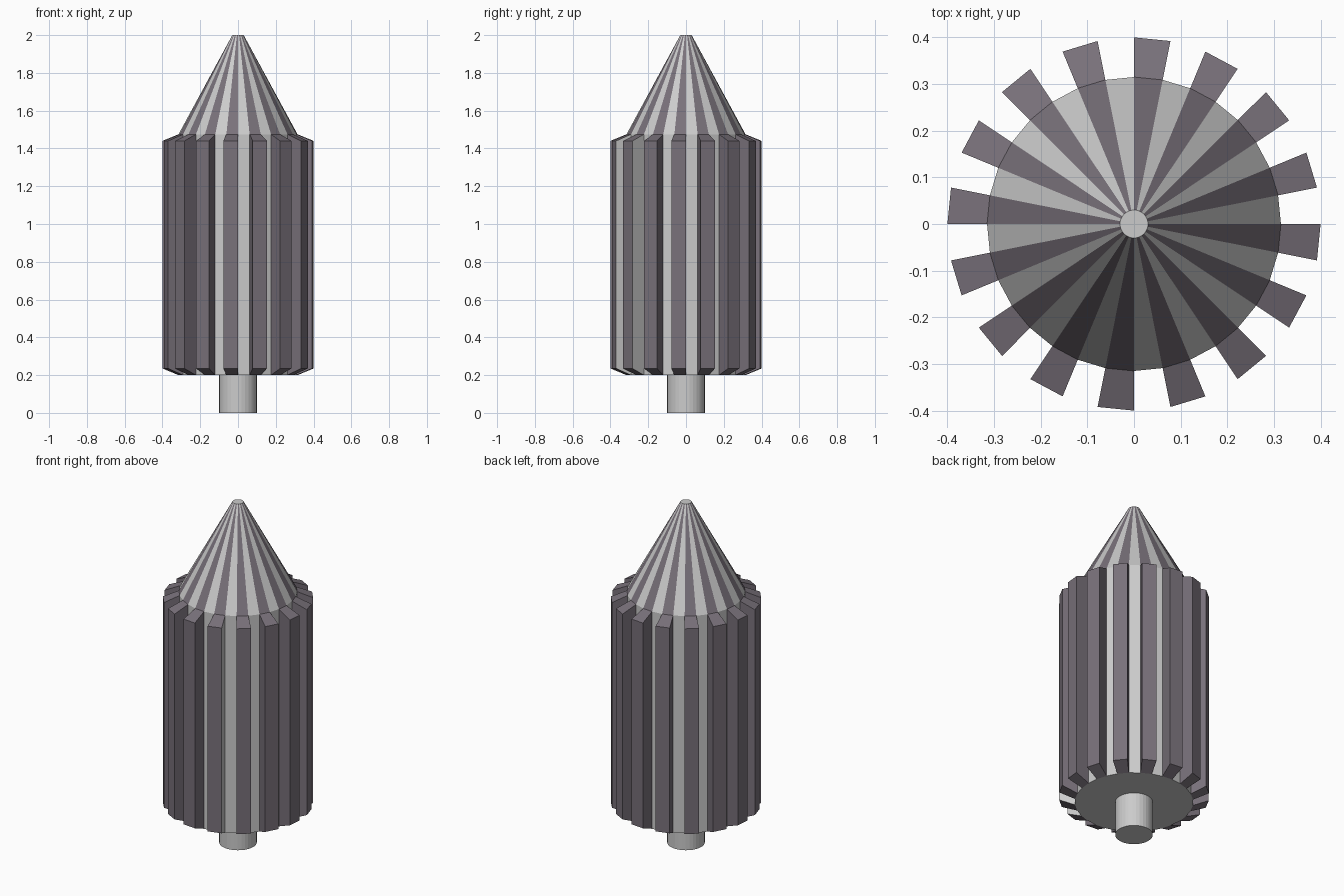
import bpy, bmesh, math

if "Cube" in bpy.data.objects:
    bpy.data.objects.remove(bpy.data.objects["Cube"])

SIDES = 32
STEP = 2 * math.pi / SIDES

dark = bpy.data.materials.new("dark_rib")
dark.diffuse_color = (0.19, 0.165, 0.195, 1)
dark.use_nodes = True
dark.node_tree.nodes["Principled BSDF"].inputs["Base Color"].default_value = dark.diffuse_color
grey = bpy.data.materials.new("grey_body")
grey.diffuse_color = (0.8, 0.8, 0.8, 1)
grey.use_nodes = True
grey.node_tree.nodes["Principled BSDF"].inputs["Base Color"].default_value = grey.diffuse_color


def ring(bm, r, z):
    return [bm.verts.new((r * math.cos(i * STEP), r * math.sin(i * STEP), z))
            for i in range(SIDES)]


def lathe(bm, profile):
    """Capped turned solid; returns one list of side faces per band."""
    rings = [ring(bm, r, z) for r, z in profile]
    bands = []
    for a, b in zip(rings, rings[1:]):
        bands.append([bm.faces.new((a[i], a[(i + 1) % SIDES], b[(i + 1) % SIDES], b[i]))
                      for i in range(SIDES)])
    bm.faces.new(rings[0][::-1])
    bm.faces.new(rings[-1])
    return bands


def finish(bm, name):
    me = bpy.data.meshes.new(name)
    bm.to_mesh(me)
    bm.free()
    me.materials.append(grey)
    me.materials.append(dark)
    bpy.context.collection.objects.link(bpy.data.objects.new(name, me))


# Stem, drum and pointed cone
bm = bmesh.new()
bands = lathe(bm, [(0.1, 0), (0.1, 0.2), (0.315, 0.2), (0.315, 1.475), (0.03, 2)])
wall, cone = bands[2], bands[3]

# Every other cone face is a dark stripe
for f in cone[1::2]:
    f.material_index = 1

# Every other wall face is pulled out into a tapered rib
for k in range(1, SIDES, 2):
    old = wall[k]
    verts = list(old.verts)
    bm.faces.remove(old)
    out = []
    for v in verts:
        z = 0.235 if v.co.z < 1 else 1.44
        s = 0.4 / 0.315
        out.append(bm.verts.new((v.co.x * s, v.co.y * s, z)))
    bm.faces.new(out).material_index = 1
    for i in range(4):
        j = (i + 1) % 4
        side = bm.faces.new((verts[i], verts[j], out[j], out[i]))
        # Two rib flanks are left plain grey
        plain = i == 1 and k in (25, 27)
        side.material_index = 0 if plain else 1

bm.normal_update()
finish(bm, "ribbed_pointed_body")
